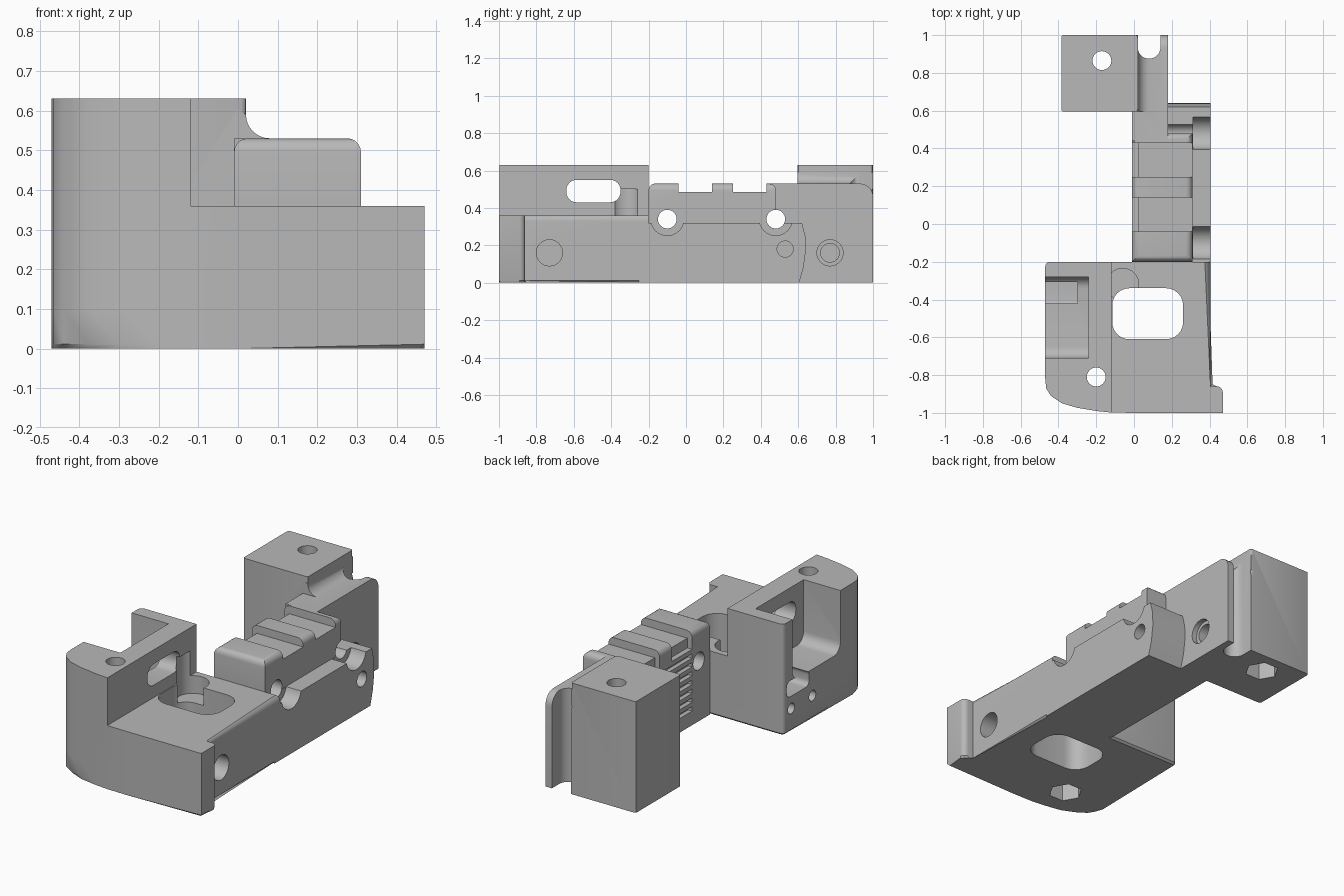
import bpy, bmesh, math
from mathutils import Vector

old = bpy.data.objects.get("Cube")
if old:
    bpy.data.objects.remove(old, do_unlink=True)

grey = bpy.data.materials.new("machined grey")
grey.use_nodes = True
GREY = (0.48, 0.48, 0.48, 1)
grey.diffuse_color = GREY
grey.node_tree.nodes["Principled BSDF"].inputs["Base Color"].default_value = GREY

# axis -> mapping of profile coordinates (u, v) and depth d to 3D
PLACE = {
    "x": lambda u, v, d: (d, u, v),
    "y": lambda u, v, d: (u, d, v),
    "z": lambda u, v, d: (u, v, d),
}


def prism(name, pts, axis, lo, hi, bevels=()):
    """Extrude a profile along an axis, then bevel edges chosen by rules."""
    bm = bmesh.new()
    put = PLACE[axis]
    a = [bm.verts.new(put(u, v, lo)) for u, v in pts]
    b = [bm.verts.new(put(u, v, hi)) for u, v in pts]
    n = len(pts)
    bm.faces.new(a)
    bm.faces.new(b)
    for i in range(n):
        j = (i + 1) % n
        bm.faces.new((a[i], a[j], b[j], b[i]))
    for rule, width, segs in bevels:
        edges = [e for e in bm.edges if rule(e.verts[0].co, e.verts[1].co)]
        bmesh.ops.bevel(bm, geom=edges, offset=width, offset_type="OFFSET",
                        segments=segs, profile=0.5, affect="EDGES", clamp_overlap=True)
    bmesh.ops.recalc_face_normals(bm, faces=bm.faces[:])
    mesh = bpy.data.meshes.new(name)
    bm.to_mesh(mesh)
    bm.free()
    mesh.materials.append(grey)
    ob = bpy.data.objects.new(name, mesh)
    bpy.context.collection.objects.link(ob)
    return ob


def box(name, x, y, z, round_axis=None, r=0.03, segs=6):
    """Box, optionally with its edges along one axis rounded."""
    bevels = ()
    if round_axis:
        k = "xyz".index(round_axis)
        bevels = [(lambda p, q: abs(p[k] - q[k]) > 0.99 * (q - p).length, r, segs)]
    pts = [(x[0], y[0]), (x[1], y[0]), (x[1], y[1]), (x[0], y[1])]
    return prism(name, pts, "z", z[0], z[1], bevels)


def rod(name, axis, u, v, r, lo, hi, sides=32, turn=0):
    pts = [(u + r * math.cos(turn + math.tau * i / sides),
            v + r * math.sin(turn + math.tau * i / sides)) for i in range(sides)]
    return prism(name, pts, axis, lo, hi)


def arc(u, v, r, start, end, n=8):
    return [(u + r * math.cos(math.radians(start + (end - start) * i / n)),
             v + r * math.sin(math.radians(start + (end - start) * i / n)))
            for i in range(n + 1)]


def level(p, q, z):
    return abs(p.z - z) < 1e-4 and abs(q.z - z) < 1e-4


# front block with a side lip and a curved front corner
nose = [(-0.47, -0.82), (-0.465, -0.87), (-0.44, -0.91), (-0.38, -0.95),
        (-0.3, -0.973), (-0.2, -0.99), (-0.12, -0.998)]
back_corner = arc(-0.445, -0.225, 0.025, 90, 180, 4)
lip = [(0, -1), (0.47, -1)] + arc(0.44, -0.89, 0.03, 0, 90, 5) + [(0.405, -0.86)]
body = prism("bracket_body", nose + lip + [(0.405, -0.2)] + back_corner, "z", 0, 0.36, [
    (lambda p, q: level(p, q, 0), 0.011, 1),
    (lambda p, q: level(p, q, 0.36) and min(p.x, q.x) > 0.4 and max(p.x, q.x) < 0.41, 0.03, 5)])

# solids merged into the body
bar_end = [(0.605, 0), (0.628, 0.08), (0.64, 0.17), (0.638, 0.25), (0.62, 0.32)]
plate = [(0.44, 0), (1, 0)] + arc(0.93, 0.46, 0.07, 0, 90) + [(0.44, 0.53)]
fillet = [(0, 0.5), (0.08, 0.5), (0.08, 0.53)] + arc(0.08, 0.59, 0.06, 270, 180) + [(0, 0.6)]
solids = [
    prism("front_tower", nose + [(-0.12, -0.2)] + back_corner, "z", 0.1, 0.63),
    prism("side_bar", [(-0.25, 0)] + bar_end + [(-0.25, 0.32)], "x", 0.0, 0.405),
    prism("toothed_rail", [(-0.2, 0.0), (0.48, 0.0), (0.48, 0.53), (-0.2, 0.53)], "x",
          -0.01, 0.31, [(lambda p, q: level(p, q, 0.53), 0.035, 5)]),
    prism("rear_plate", plate, "x", -0.01, 0.18),
    box("rear_block", (-0.385, 0.02), (0.595, 1), (0, 0.63), "z", 0.012, 3),
    prism("rear_fillet", fillet, "y", 0.595, 1),
]

# pockets and windows
cuts = [
    box("tower_pocket", (-0.6, -0.24), (-0.71, -0.28), (0.28, 0.9), "x", 0.06),
    box("tower_window", (-0.3, -0.05), (-0.64, -0.35), (0.43, 0.55), "x", 0.055),
    box("main_window", (-0.115, 0.26), (-0.61, -0.34), (-0.1, 0.5), "z", 0.09),
    box("nut_slot", (-0.6, -0.3), (-0.43, -0.23), (0.2, 0.29), "x", 0.03),
    rod("round_relief", "z", -0.06, -0.32, 0.085, 0.26, 0.5),
    rod("rear_groove", "z", 0.08, 0.935, 0.06, -0.1, 0.8),
    box("rear_groove_mouth", (0.02, 0.14), (0.935, 1.1), (-0.1, 0.8)),
]

# rail notches, and fine ribs on the inner face
for lo, hi in ((-0.04, 0.14), (0.25, 0.43)):
    cuts.append(box("rail_notch", (-0.1, 0.4), (lo, hi), (0.485, 0.7)))
    cuts.append(box("rail_step", (-0.1, 0.02), (lo, hi), (0.43, 0.7)))
for i in range(7):
    z = 0.08 + 0.05 * i
    cuts.append(box("rib_groove", (-0.1, 0.015), (-0.04, 0.43), (z, z + 0.025)))

# cross bolts with wide seats above the side bar
for y in (-0.1, 0.48):
    cuts.append(rod("cross_hole", "x", y, 0.34, 0.05, -0.1, 0.6))
    cuts.append(rod("cross_seat", "x", y, 0.34, 0.088, 0.312, 0.6))

# vertical bolts with hexagonal nut seats underneath
for x, y in ((-0.2, -0.81), (-0.17, 0.865)):
    cuts.append(rod("bolt_hole", "z", x, y, 0.05, -0.1, 0.8))
    cuts.append(rod("nut_seat", "z", x, y, 0.09, -0.1, 0.14, 6))

# side bores
for y, z, r, lo, hi in ((-0.73, 0.16, 0.07, 0.2, 0.6), (0.53, 0.18, 0.043, 0.22, 0.6),
                        (0.77, 0.16, 0.07, 0.15, 0.3), (0.77, 0.16, 0.05, 0.0, 0.3),
                        (-0.27, 0.13, 0.03, -0.6, -0.3), (-0.46, 0.13, 0.03, -0.6, -0.3)):
    cuts.append(rod("side_bore", "x", y, z, r, lo, hi))

# merge the solids, then make the cuts
bpy.ops.object.select_all(action="DESELECT")
bpy.context.view_layer.objects.active = body
body.select_set(True)
for operation, tools in (("UNION", solids), ("DIFFERENCE", cuts)):
    for tool in tools:
        mod = body.modifiers.new(tool.name, "BOOLEAN")
        mod.operation = operation
        mod.solver = "EXACT"
        mod.object = tool
        bpy.ops.object.modifier_apply(modifier=mod.name)
        bpy.data.objects.remove(tool, do_unlink=True)

bpy.ops.object.shade_smooth_by_angle(angle=math.radians(30))
